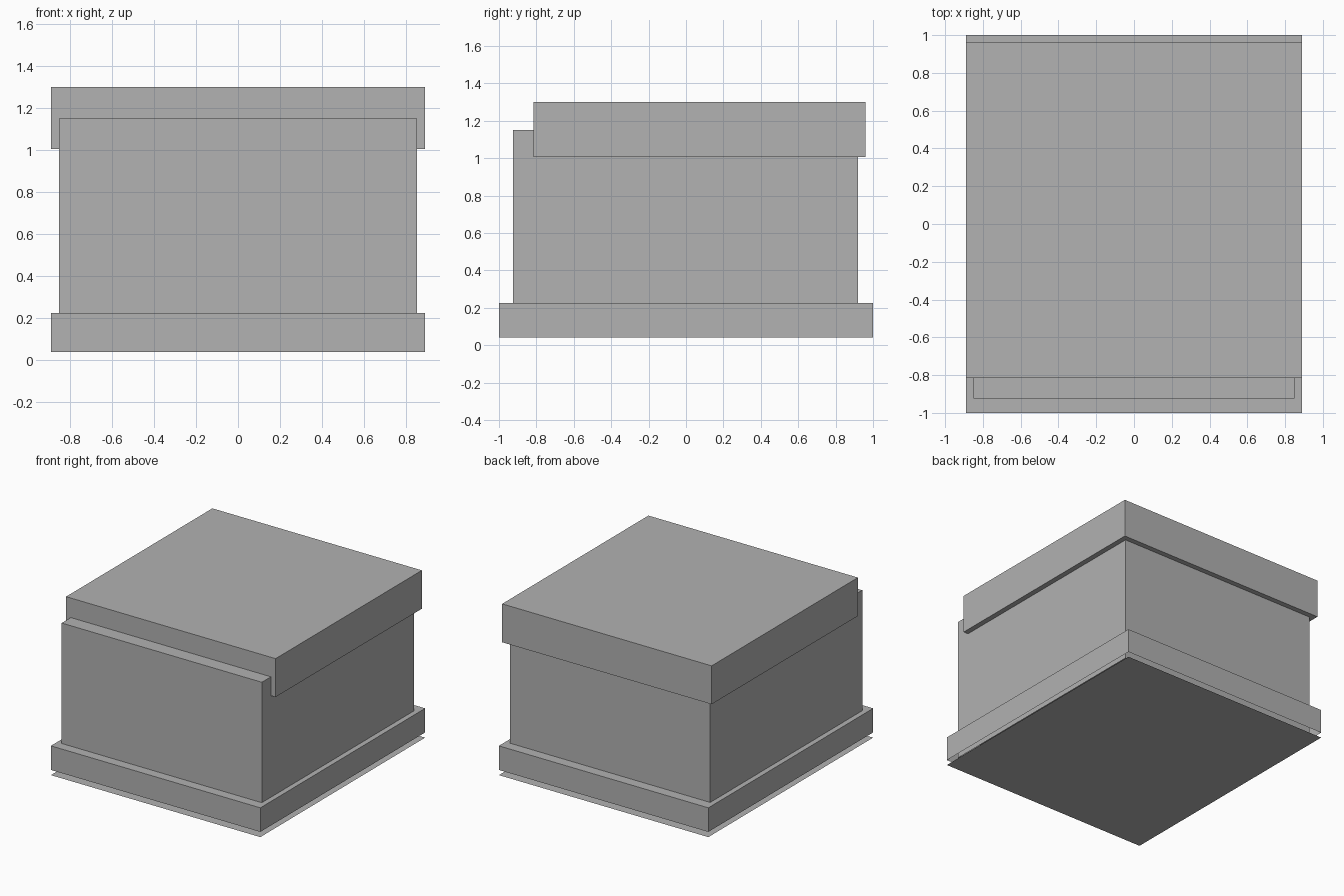
import bpy
import bmesh

if "Cube" in bpy.data.objects:
    bpy.data.objects.remove(bpy.data.objects["Cube"])

grey = bpy.data.materials.new("plain_grey")
grey.diffuse_color = (0.445, 0.445, 0.445, 1.0)
grey.use_nodes = True
grey.node_tree.nodes["Principled BSDF"].inputs["Base Color"].default_value = grey.diffuse_color


def finish(name, bm):
    mesh = bpy.data.meshes.new(name)
    bm.to_mesh(mesh)
    bm.free()
    mesh.materials.append(grey)
    obj = bpy.data.objects.new(name, mesh)
    bpy.context.collection.objects.link(obj)


def box(name, lo, hi, open_bottom=False):
    """Box between two corners, optionally without its underside."""
    bm = bmesh.new()
    bmesh.ops.create_cube(bm, size=1)
    for v in bm.verts:
        for i in range(3):
            v.co[i] = lo[i] if v.co[i] < 0 else hi[i]
    bm.normal_update()
    if open_bottom:
        under = [f for f in bm.faces if f.normal.z < -0.5]
        bmesh.ops.delete(bm, geom=under, context='FACES')
    finish(name, bm)


# Thin ground sheet, floating just under the skirt
bm = bmesh.new()
bmesh.ops.create_grid(bm, x_segments=1, y_segments=1, size=1)
bmesh.ops.scale(bm, vec=(0.89, 1, 1), verts=bm.verts)
finish("base_sheet", bm)

# Open-bottomed skirt around the foot of the main block
box("base_skirt", (-0.89, -1, 0.04), (0.89, 1, 0.225), open_bottom=True)

# Main block, rising past the lid edge at the front
box("main_body", (-0.85, -0.925, 0.04), (0.85, 0.92, 1.15), open_bottom=True)

# Overhanging lid, set back from the front
box("lid", (-0.89, -0.815, 1.005), (0.89, 0.96, 1.30))
